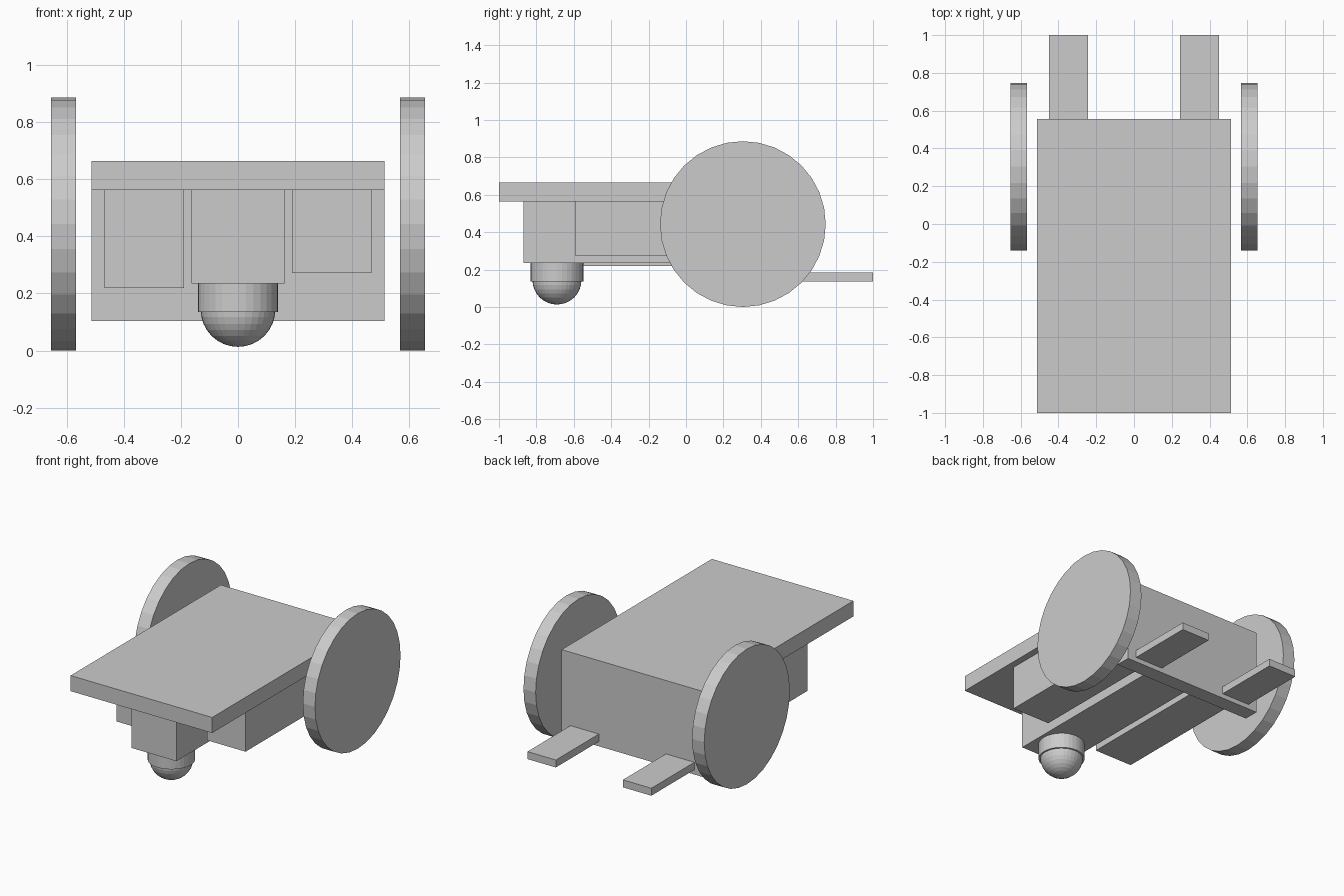
import bpy, bmesh
from math import pi
from mathutils import Matrix

cube = bpy.data.objects.get("Cube")
if cube:
    bpy.data.objects.remove(cube, do_unlink=True)

GREY = (0.6, 0.6, 0.6, 1)
grey = bpy.data.materials.new("plain grey")
grey.use_nodes = True
grey.diffuse_color = GREY
grey.node_tree.nodes["Principled BSDF"].inputs["Base Color"].default_value = GREY


def finish(name, bm):
    bmesh.ops.recalc_face_normals(bm, faces=bm.faces)
    mesh = bpy.data.meshes.new(name)
    bm.to_mesh(mesh)
    bm.free()
    mesh.materials.append(grey)
    obj = bpy.data.objects.new(name, mesh)
    bpy.context.collection.objects.link(obj)


def box(name, xs, ys, zs):
    bm = bmesh.new()
    size = [b - a for a, b in (xs, ys, zs)]
    mid = [(a + b) / 2 for a, b in (xs, ys, zs)]
    bmesh.ops.create_cube(bm, size=1, matrix=Matrix.Translation(mid) @ Matrix.Diagonal((*size, 1)))
    finish(name, bm)


def cylinder(name, radius, depth, matrix):
    bm = bmesh.new()
    bmesh.ops.create_cone(bm, cap_ends=True, segments=32, radius1=radius,
                          radius2=radius, depth=depth, matrix=matrix)
    finish(name, bm)


# Chassis: deck and back plate as one L-shaped profile, extruded across x
HALF = 0.513
BACK, INNER = 0.555, 0.455
DECK = 0.563
profile = [(-1, DECK), (INNER, DECK), (INNER, 0.104), (BACK, 0.104), (BACK, 0.665), (-1, 0.665)]
bm = bmesh.new()
face = bm.faces.new([bm.verts.new((-HALF, y, z)) for y, z in profile])
side = bmesh.ops.extrude_face_region(bm, geom=[face])["geom"]
bmesh.ops.translate(bm, vec=(2 * HALF, 0, 0),
                    verts=[v for v in side if isinstance(v, bmesh.types.BMVert)])
finish("chassis", bm)

# Blocks hanging under the deck
box("left_block", (0.19, 0.468), (-0.59, INNER), (0.272, DECK))
box("right_block", (-0.468, -0.19), (-0.59, INNER), (0.22, DECK))
box("centre_block", (-0.163, 0.163), (-0.87, INNER), (0.235, DECK))

# Front ball caster
cylinder("caster_housing", 0.141, 0.1, Matrix.Translation((0, -0.69, 0.185)))
bm = bmesh.new()
bmesh.ops.create_uvsphere(bm, u_segments=32, v_segments=16, radius=0.131,
                          matrix=Matrix.Translation((0, -0.69, 0.144)))
finish("caster_ball", bm)

# Wheels and rear fork prongs on both sides
for label, s in (("left", 1), ("right", -1)):
    cylinder(label + "_wheel", 0.443, 0.088,
             Matrix.Translation((s * 0.611, 0.304, 0.443)) @ Matrix.Rotation(pi / 2, 4, "Y"))
    box(label + "_prong", sorted((s * 0.243, s * 0.449)), (BACK, 1), (0.135, 0.184))
